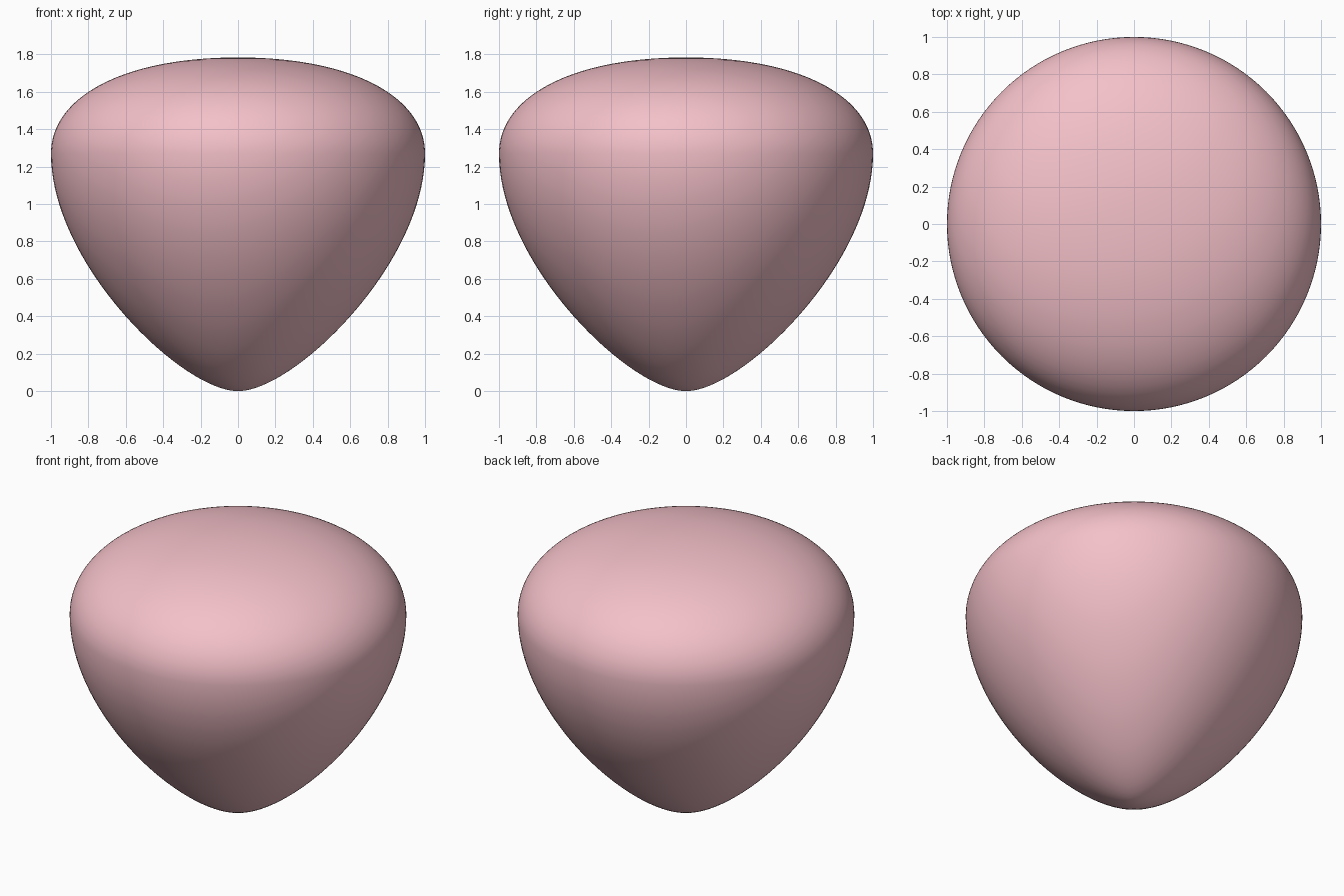
import bpy, bmesh, math
from mathutils import Vector
from mathutils.geometry import interpolate_bezier

if "Cube" in bpy.data.objects:
    bpy.data.objects.remove(bpy.data.objects["Cube"])

SEGMENTS, STEPS = 128, 40

# half profile (radius, height): rounded tip -> widest ring -> shallow dome
curves = [((0, 0), (0.30, 0), (1, 0.68), (1, 1.27)),
          ((1, 1.27), (1, 1.57), (0.62, 1.784), (0, 1.784))]
profile = []
for c in curves:
    pts = interpolate_bezier(*[Vector((r, 0, z)) for r, z in c], STEPS)
    profile += pts if not profile else pts[1:]

# revolve the profile around z
bm = bmesh.new()
verts = [bm.verts.new(p) for p in profile]
edges = [bm.edges.new(pair) for pair in zip(verts, verts[1:])]
bmesh.ops.spin(bm, geom=verts + edges, cent=(0, 0, 0), axis=(0, 0, 1),
               angle=math.tau, steps=SEGMENTS, use_duplicate=False)
bmesh.ops.remove_doubles(bm, verts=bm.verts, dist=1e-5)
bmesh.ops.recalc_face_normals(bm, faces=bm.faces)
for f in bm.faces:
    f.smooth = True

mesh = bpy.data.meshes.new("rounded_top_body")
bm.to_mesh(mesh)
bm.free()
body = bpy.data.objects.new("rounded_top_body", mesh)
bpy.context.collection.objects.link(body)

# pink material
pink = bpy.data.materials.new("soft_pink")
pink.diffuse_color = (0.9, 0.53, 0.58, 1)
pink.use_nodes = True
pink.node_tree.nodes["Principled BSDF"].inputs["Base Color"].default_value = pink.diffuse_color
mesh.materials.append(pink)
